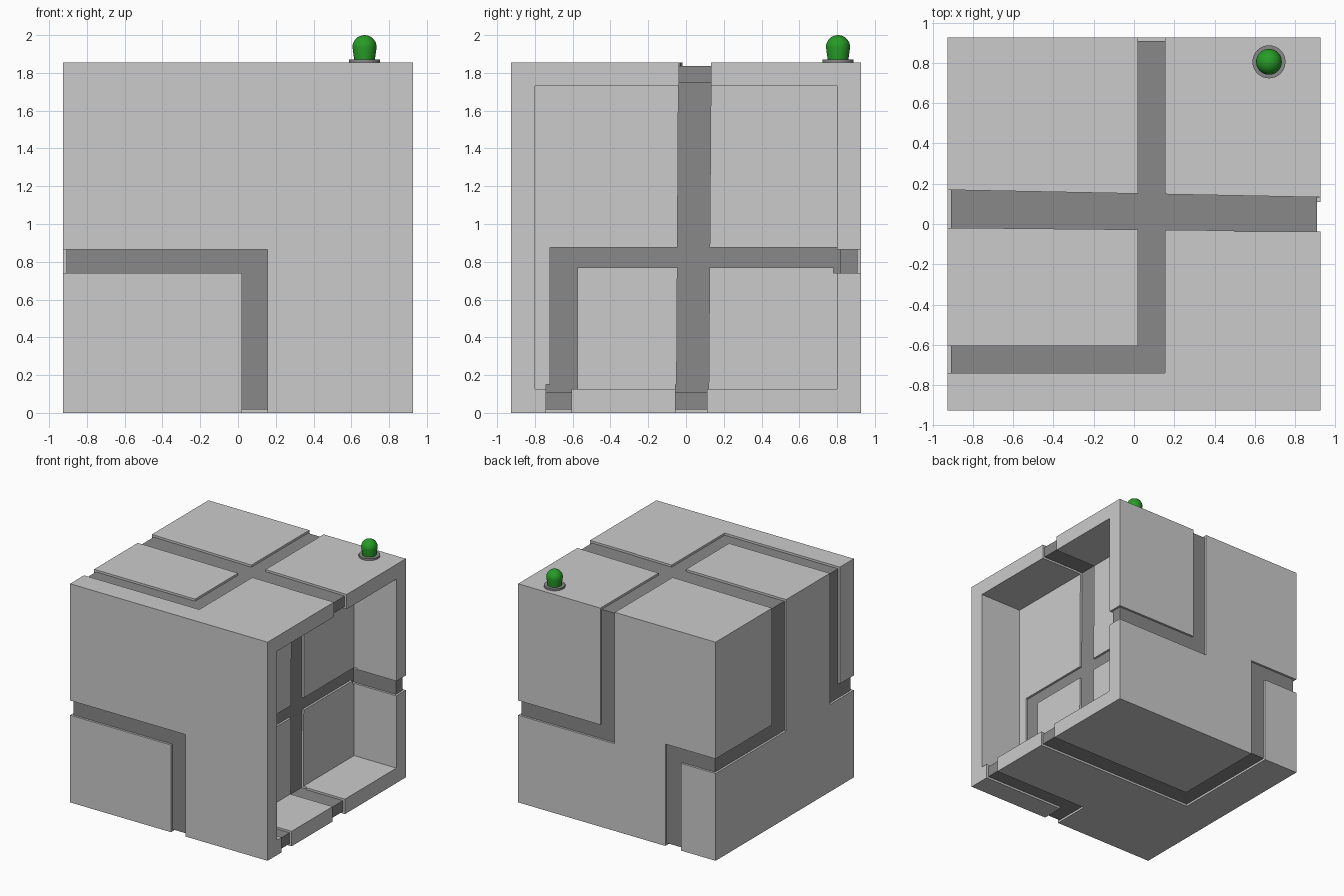
import bpy, bmesh, math

if "Cube" in bpy.data.objects:
    bpy.data.objects.remove(bpy.data.objects["Cube"])

H, TOP, E = 0.927, 1.855, 0.96      # half width, cube height, overshoot for cutters
LOW, HIGH = -0.03, 1.89
LIP = 0.018                         # depth of the grooves


def material(name, rgb):
    m = bpy.data.materials.new(name)
    m.diffuse_color = (*rgb, 1)
    m.use_nodes = True
    m.node_tree.nodes["Principled BSDF"].inputs["Base Color"].default_value = m.diffuse_color
    return m


def prism(name, axis, lo, hi, pts):
    """Extrude a 2D outline along an axis (x: y,z  y: x,z  z: x,y)."""
    bm = bmesh.new()

    def place(p, d):
        c = list(p)
        c.insert("xyz".index(axis), d)
        return c
    a = [bm.verts.new(place(p, lo)) for p in pts]
    b = [bm.verts.new(place(p, hi)) for p in pts]
    bm.faces.new(a)
    bm.faces.new(b)
    n = len(pts)
    for i in range(n):
        j = (i + 1) % n
        bm.faces.new((a[i], a[j], b[j], b[i]))
    bmesh.ops.recalc_face_normals(bm, faces=bm.faces)
    me = bpy.data.meshes.new(name)
    bm.to_mesh(me)
    bm.free()
    ob = bpy.data.objects.new(name, me)
    bpy.context.collection.objects.link(ob)
    return ob


def rect(a0, a1, b0, b1):
    return [(a0, b0), (a1, b0), (a1, b1), (a0, b1)]


def ell(outer, inner, ends):
    """L-shaped outline: outer corner, inner corner, ends of the two arms."""
    (ox, oy), (ix, iy), (ex, ey) = outer, inner, ends
    return [(ox, oy), (ex, oy), (ex, iy), (ix, iy), (ix, ey), (ox, ey)]


def cut(target, axis, lo, hi, pts):
    cutter = prism("cutter", axis, lo, hi, pts)
    cutter.hide_render = True
    mod = target.modifiers.new("cut", 'BOOLEAN')
    mod.operation, mod.solver, mod.object = 'DIFFERENCE', 'EXACT', cutter
    bpy.context.view_layer.objects.active = target
    bpy.ops.object.modifier_apply(modifier=mod.name)
    bpy.data.objects.remove(cutter)


def lathe(name, profile, mat, x, y, steps=32):
    bm = bmesh.new()
    vs = [bm.verts.new((r, 0, z)) for r, z in profile]
    es = [bm.edges.new(p) for p in zip(vs, vs[1:])]
    bmesh.ops.spin(bm, geom=vs + es, axis=(0, 0, 1), cent=(0, 0, 0),
                   angle=math.tau, steps=steps)
    bmesh.ops.remove_doubles(bm, verts=bm.verts, dist=1e-4)
    bmesh.ops.recalc_face_normals(bm, faces=bm.faces)
    me = bpy.data.meshes.new(name)
    bm.to_mesh(me)
    bm.free()
    ob = bpy.data.objects.new(name, me)
    ob.location = (x, y, 0)
    bpy.context.collection.objects.link(ob)
    me.materials.append(mat)
    bpy.context.view_layer.objects.active = ob
    ob.select_set(True)
    bpy.ops.object.shade_smooth_by_angle(angle=math.radians(35))
    ob.select_set(False)


dark = material("dark_grey", (0.25, 0.25, 0.25))
green = material("green", (0.02, 0.33, 0.02))

# Dark core that shows at the bottom of every groove
c = H - LIP
core = prism("inner_core", 'z', LIP, TOP - LIP, rect(-c, c, -c, c))
cut(core, 'x', 0.512, E, rect(-0.818, 0.818, 0.11, 1.747))
core.data.materials.append(dark)

# Outer panels with the shallow opening on the right
shell = prism("outer_panels", 'z', 0, TOP, rect(-H, H, -H, H))
cut(shell, 'x', 0.53, E, rect(-0.8, 0.8, 0.127, 1.73))

d = H - 0.03
grooves = [
    # front
    ('y', -E, -d, ell((0.155, 0.865), (0.02, 0.74), (-E, LOW))),
    # back
    ('y', d, E, ell((0.02, 0.74), (0.155, 0.865), (E, HIGH))),
    ('y', d, E, ell((-0.455, 0.865), (-0.6, 0.74), (-E, LOW))),
    # left
    ('x', -E, -d, ell((-0.02, 0.74), (0.17, 0.865), (E, HIGH))),
    ('x', -E, -d, ell((-0.605, 0.74), (-0.74, 0.865), (-E, HIGH))),
    # bottom
    ('z', LOW, 0.03, ell((-0.6, -0.055), (-0.455, 0.11), (E, E))),
    ('z', LOW, 0.03, ell((0.02, -0.605), (0.155, -0.74), (E, -E))),
    # top
    ('z', TOP - 0.03, HIGH, ell((0.155, -0.74), (0.02, -0.605), (-E, E))),
    ('z', TOP - 0.03, HIGH, [(-E, -0.018), (E, -0.037), (E, 0.132), (-E, 0.17)]),
    # opening back wall
    ('x', 0.49, 0.56, [(-0.04, 1.76), (0.132, 1.76), (0.12, 0.1), (-0.05, 0.1)]),
    ('x', 0.49, 0.56, ell((-0.72, 0.875), (-0.575, 0.77), (0.81, 0.12))),
    # notches through the rim of the opening
    ('x', 0.5, E, rect(-0.037, 0.132, 1.7, HIGH)),
    ('x', 0.5, E, rect(-0.055, 0.11, LOW, 0.15)),
    ('x', 0.5, E, rect(-0.74, -0.605, LOW, 0.15)),
    ('x', 0.5, E, rect(0.78, E, 0.74, 0.865)),
]
for g in grooves:
    cut(shell, *g)

# Indicator lamp: flange and domed bulb
lathe("lamp_flange", [(0, TOP), (0.082, TOP), (0.082, 1.871), (0, 1.871)], dark, 0.67, 0.805)
R, ZC = 0.064, 1.936
dome = [(R * math.cos(t), ZC + R * math.sin(t))
        for t in (math.pi / 2 * i / 8 for i in range(8))]
lathe("lamp_bulb", [(0, 1.865), (0.054, 1.865)] + dome + [(0, ZC + R)], green, 0.67, 0.805)
